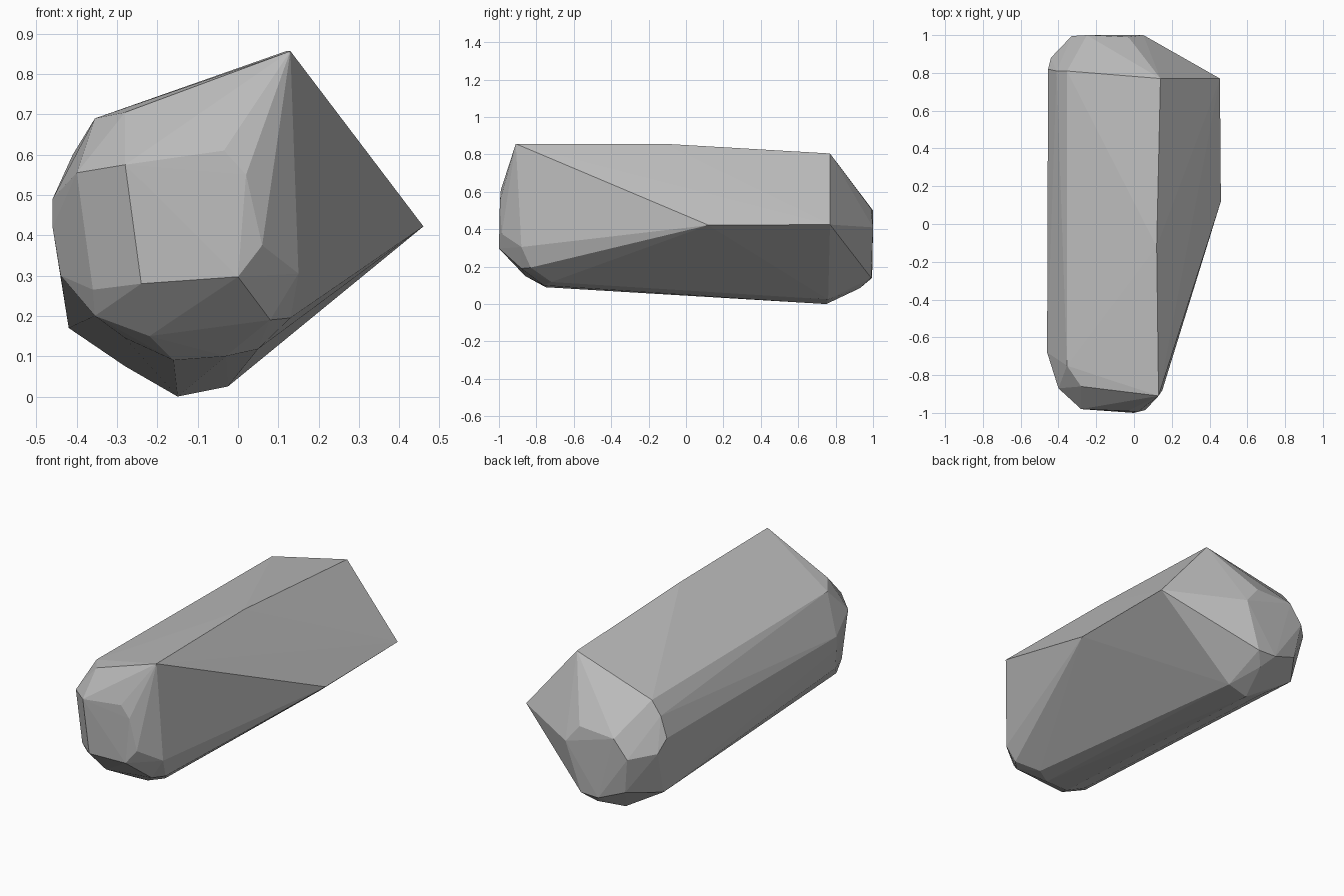
import bpy, bmesh

# Corner points of the faceted boulder, grouped by region
ridge = [(.13, -.91, .857), (.12, -.12, .857), (.14, .77, .805),
         (.46, .12, .422), (.455, .77, .425)]
front_end = [(-.28, -.98, .575), (-.24, -.98, .28), (0, -1, .297), (.06, -.985, .375),
             (.02, -.995, .55), (-.035, -.99, .61), (.15, -.88, .305), (-.28, -.86, .705),
             (-.4, -.87, .555), (-.36, -.87, .265)]
front_base = [(-.355, -.83, .2), (-.22, -.86, .15), (-.28, -.74, .145), (-.16, -.75, .09),
              (-.03, -.76, .1), (.05, -.72, .118), (.08, -.88, .19), (.13, -.83, .195),
              (.06, -.92, .24)]
left_side = [(-.355, -.75, .69), (-.46, -.68, .49), (-.46, -.68, .42), (-.44, -.7, .3),
             (-.455, .82, .49), (-.455, .8, .42), (-.42, .8, .17), (-.41, .81, .6),
             (-.355, .81, .675)]
back_end = [(-.44, .88, .42), (-.25, 1, .5), (-.03, .99, .51), (.05, 1, .41),
            (-.33, .995, .4), (-.3, .97, .2), (-.15, .995, .14), (-.04, .99, .14)]
back_base = [(-.15, .75, .0), (-.025, .76, .025), (-.28, .72, .075), (-.1, .93, .085)]

# Wrap the points in one convex shell
bm = bmesh.new()
for p in ridge + front_end + front_base + left_side + back_end + back_base:
    bm.verts.new(p)
hull = bmesh.ops.convex_hull(bm, input=bm.verts[:])
loose = [v for v in bm.verts if not v.link_faces]
bmesh.ops.delete(bm, geom=loose, context='VERTS')
bmesh.ops.recalc_face_normals(bm, faces=bm.faces[:])

mesh = bpy.data.meshes.new("boulder")
bm.to_mesh(mesh)
bm.free()
boulder = bpy.data.objects.new("boulder", mesh)
bpy.context.collection.objects.link(boulder)

# Plain stone grey
stone = bpy.data.materials.new("stone grey")
stone.diffuse_color = (.5, .5, .5, 1)
mesh.materials.append(stone)
